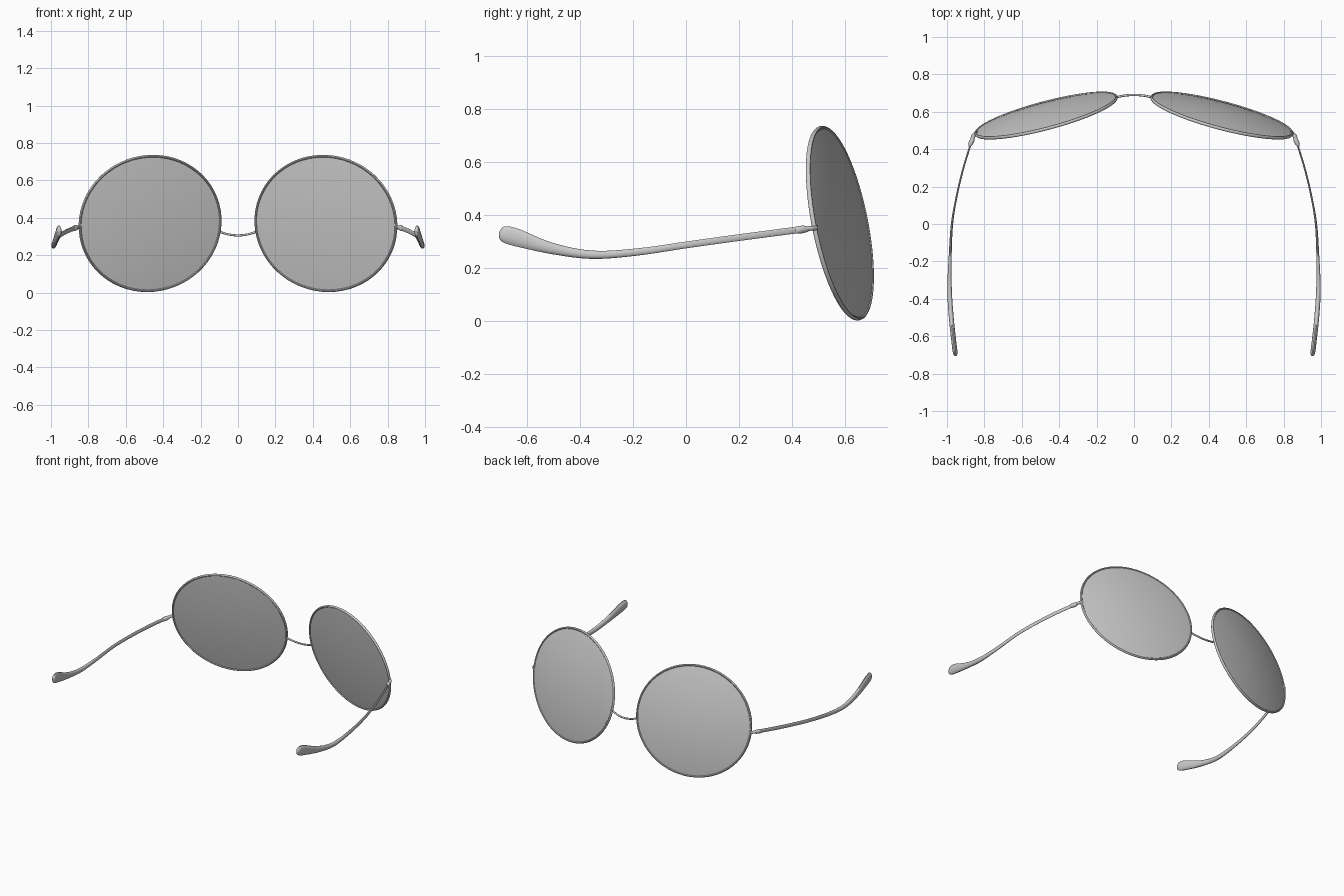
import bpy, bmesh, math
from mathutils import Vector

if "Cube" in bpy.data.objects:
    bpy.data.objects.remove(bpy.data.objects["Cube"])

TAU = 2 * math.pi


def loft(name, rings, closed=False, mirror=True):
    """Skin a list of equal-length point rings, capped unless closed."""
    bm = bmesh.new()
    vs = [[bm.verts.new(p) for p in r] for r in rings]
    n = len(vs[0])
    for i in range(len(vs) if closed else len(vs) - 1):
        a, b = vs[i], vs[(i + 1) % len(vs)]
        for j in range(n):
            k = (j + 1) % n
            bm.faces.new((a[j], a[k], b[k], b[j]))
    if not closed:
        bm.faces.new(vs[0])
        bm.faces.new(vs[-1])
    bmesh.ops.recalc_face_normals(bm, faces=bm.faces)
    me = bpy.data.meshes.new(name)
    bm.to_mesh(me)
    bm.free()
    ob = bpy.data.objects.new(name, me)
    bpy.context.collection.objects.link(ob)
    if mirror:
        ob.modifiers.new("mirror", 'MIRROR').use_mirror_merge = False
    bpy.ops.object.select_all(action='DESELECT')
    ob.select_set(True)
    bpy.context.view_layer.objects.active = ob
    bpy.ops.object.shade_smooth_by_angle(angle=math.radians(40))
    return ob


def spline(keys, steps=6):
    """Catmull-Rom through tuples of any length."""
    out = []
    for i in range(len(keys) - 1):
        p = [keys[max(0, min(len(keys) - 1, i + d))] for d in (-1, 0, 1, 2)]
        for s in range(steps):
            t = s / steps
            out.append([0.5 * (2 * b + (c - a) * t + (2 * a - 5 * b + 4 * c - d) * t * t
                               + (3 * b - a - 3 * c + d) * t ** 3)
                        for a, b, c, d in zip(*p)])
    return out + [list(keys[-1])]


def rod(name, keys, steps=6, sides=14):
    """Rod running along y; keys are x, y, z, half width, half height."""
    rings = [[(x + w * math.cos(TAU * j / sides), y, z + h * math.sin(TAU * j / sides))
              for j in range(sides)] for x, y, z, w, h in spline(keys, steps)]
    return loft(name, rings)


# Lens plane: centre, half axes and outward normal
C = Vector((0.47, 0.58, 0.37))
U = Vector((0.375, -0.099, 0.0))
V = Vector((-0.015, -0.067, 0.36))
N = V.cross(U).normalized()
if N.y < 0:
    N = -N
SEG = 64


def on_lens(a, r=1.0, h=0.0):
    return C + U * (r * math.cos(a)) + V * (r * math.sin(a)) + N * h


# Lenses: gently domed discs
fr = [0.02, 0.2, 0.4, 0.6, 0.8, 0.92, 1.0]
profile = [(r, 0.004 + 0.038 * (1 - r * r)) for r in fr]
profile += [(r, -0.004 - 0.018 * (1 - r * r)) for r in reversed(fr)]
loft("lens", [[on_lens(TAU * j / SEG, r, h) for j in range(SEG)] for r, h in profile])

# Wire rims
rim = []
for i in range(SEG):
    a = TAU * i / SEG
    out = (on_lens(a) - C).normalized()
    rim.append([on_lens(a) + out * (0.007 * math.cos(TAU * j / 10)) + N * (0.009 * math.sin(TAU * j / 10))
                for j in range(10)])
loft("rim", rim, closed=True)

# Bridge wire
bridge = []
for i in range(17):
    t = -1 + i / 8
    c = Vector((0.094 * t, 0.69 - 0.012 * t * t, 0.306 + 0.018 * t * t))
    d = Vector((0.094, -0.024 * t, 0.036 * t)).normalized()
    e = d.cross(Vector((0, 0, 1))).normalized()
    f = e.cross(d)
    bridge.append([c + (e * math.cos(TAU * j / 10) + f * math.sin(TAU * j / 10)) * 0.006
                   for j in range(10)])
loft("bridge", bridge, mirror=False)

# Hinges: slim pin into the rim, with a small knuckle
rod("hinge_pin", [(0.842, 0.495, 0.352, 0.009, 0.009), (0.857, 0.475, 0.351, 0.012, 0.009),
                  (0.868, 0.440, 0.348, 0.011, 0.009)], steps=4)
rod("hinge_knuckle", [(0.862, 0.462, 0.348, 0.008, 0.010), (0.867, 0.445, 0.347, 0.014, 0.014),
                      (0.874, 0.425, 0.345, 0.012, 0.015), (0.878, 0.413, 0.344, 0.005, 0.013)], steps=3)

# Temples: thin arms that swell into rounded ear tips
rod("temple", [
    (0.872, 0.430, 0.346, 0.005, 0.013),
    (0.912, 0.300, 0.329, 0.005, 0.013),
    (0.948, 0.150, 0.309, 0.005, 0.013),
    (0.973, 0.000, 0.288, 0.006, 0.013),
    (0.983, -0.180, 0.262, 0.008, 0.014),
    (0.986, -0.350, 0.251, 0.012, 0.016),
    (0.977, -0.500, 0.274, 0.013, 0.022),
    (0.963, -0.630, 0.314, 0.013, 0.035),
    (0.957, -0.680, 0.326, 0.013, 0.033),
    (0.955, -0.698, 0.326, 0.010, 0.022),
    (0.955, -0.705, 0.325, 0.004, 0.009)])
